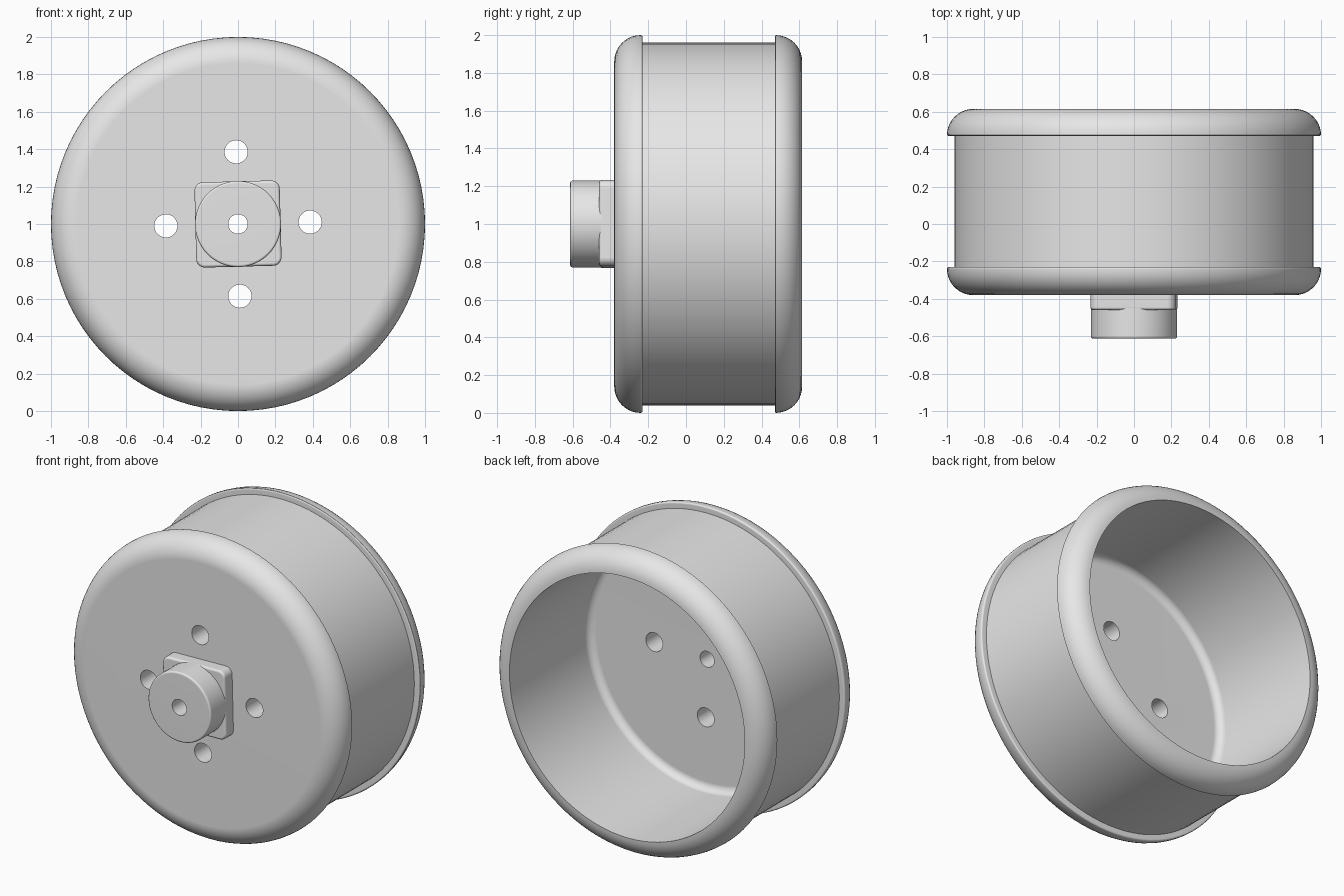
import bpy, bmesh, math
from mathutils import Matrix, Vector

cube = bpy.data.objects.get("Cube")
if cube:
    bpy.data.objects.remove(cube, do_unlink=True)

AXIS = Vector((0, 0, 1))       # the wheel turns about the y line through here
TILT = math.radians(1.5)       # slight turn of the hub and bolt pattern
BORE = 0.052

grey = bpy.data.materials.new("light grey")
grey.use_nodes = True
grey.diffuse_color = (0.8, 0.8, 0.8, 1)
grey.node_tree.nodes["Principled BSDF"].inputs["Base Color"].default_value = (0.8, 0.8, 0.8, 1)


def make_object(name, bm):
    bmesh.ops.recalc_face_normals(bm, faces=bm.faces)
    mesh = bpy.data.meshes.new(name)
    bm.to_mesh(mesh)
    bm.free()
    mesh.materials.append(grey)
    obj = bpy.data.objects.new(name, mesh)
    bpy.context.collection.objects.link(obj)
    return obj


def select(obj):
    bpy.ops.object.select_all(action='DESELECT')
    obj.select_set(True)
    bpy.context.view_layer.objects.active = obj


def finish(obj):
    select(obj)
    bpy.ops.object.shade_smooth_by_angle(angle=math.radians(35))
    mod = obj.modifiers.new("even shading", 'WEIGHTED_NORMAL')
    mod.keep_sharp = True


def arc(r, y, radius, start, end, steps):
    """Points (radius, y) along a rounded corner, angles in degrees."""
    angles = [math.radians(start + (end - start) * i / steps) for i in range(steps + 1)]
    return [(r + radius * math.cos(a), y + radius * math.sin(a)) for a in angles]


def lathe(name, profile, steps=96):
    """Turn a closed (radius, y) profile around the wheel axis."""
    bm = bmesh.new()
    verts = [bm.verts.new((r, y, AXIS.z)) for r, y in profile]
    edges = [bm.edges.new((v, verts[i - 1])) for i, v in enumerate(verts)]
    bmesh.ops.spin(bm, geom=verts + edges, cent=AXIS, axis=(0, 1, 0),
                   angle=math.tau, steps=steps, use_merge=True)
    bmesh.ops.remove_doubles(bm, verts=bm.verts, dist=1e-5)
    return make_object(name, bm)


def drill(obj, x, z, radius):
    """Cut a round hole along y."""
    bm = bmesh.new()
    place = Matrix.Translation((x, 0, z)) @ Matrix.Rotation(math.pi / 2, 4, 'X')
    bmesh.ops.create_cone(bm, cap_ends=True, segments=32, radius1=radius,
                          radius2=radius, depth=3, matrix=place)
    cutter = make_object("hole_cutter", bm)
    cutter.hide_render = True
    mod = obj.modifiers.new("hole", 'BOOLEAN')
    mod.operation, mod.solver, mod.object = 'DIFFERENCE', 'EXACT', cutter
    select(obj)
    bpy.ops.object.modifier_apply(modifier=mod.name)
    bpy.data.objects.remove(cutter, do_unlink=True)


# Rim: closed front plate, drum, two rounded flanges, open back
profile = [(BORE, -0.38)]
profile += arc(0.86, -0.24, 0.14, -90, 0, 10)
profile += arc(0.99, -0.24, 0.01, 30, 90, 2)
profile += [(0.96, -0.23), (0.96, 0.47)]
profile += arc(0.99, 0.48, 0.01, -90, -30, 2)
profile += arc(0.86, 0.475, 0.14, 0, 90, 10)
profile += arc(0.81, -0.17, 0.05, 0, -90, 5)
profile += [(BORE, -0.22)]
rim = lathe("wheel_rim", profile)

# Four bolt holes around the centre
for i in range(4):
    a = TILT + i * math.pi / 2
    drill(rim, 0.386 * math.cos(a), AXIS.z + 0.386 * math.sin(a), 0.062)
finish(rim)

# Square hub plate with rounded corners and a softened front edge
bm = bmesh.new()
bmesh.ops.create_cube(bm, size=1, matrix=Matrix.Diagonal((0.456, 0.09, 0.456, 1)))
corners = [e for e in bm.edges
           if abs(e.verts[0].co.y - e.verts[1].co.y) > 0.05]
bmesh.ops.bevel(bm, geom=corners, offset=0.045, segments=5, profile=0.5, affect='EDGES')
front = [e for e in bm.edges if all(v.co.y < -0.04 for v in e.verts)]
bmesh.ops.bevel(bm, geom=front, offset=0.015, segments=3, profile=0.5, affect='EDGES')
bm.transform(Matrix.Translation((0, -0.415, AXIS.z)) @ Matrix.Rotation(-TILT, 4, 'Y'))
plate = make_object("hub_plate", bm)
drill(plate, 0, AXIS.z, BORE)
finish(plate)

# Round hub boss with a through bore
boss = lathe("hub_boss", [(BORE, -0.45), (BORE, -0.613)]
             + arc(0.218, -0.601, 0.012, -90, 0, 3) + [(0.23, -0.45)], 64)
finish(boss)
